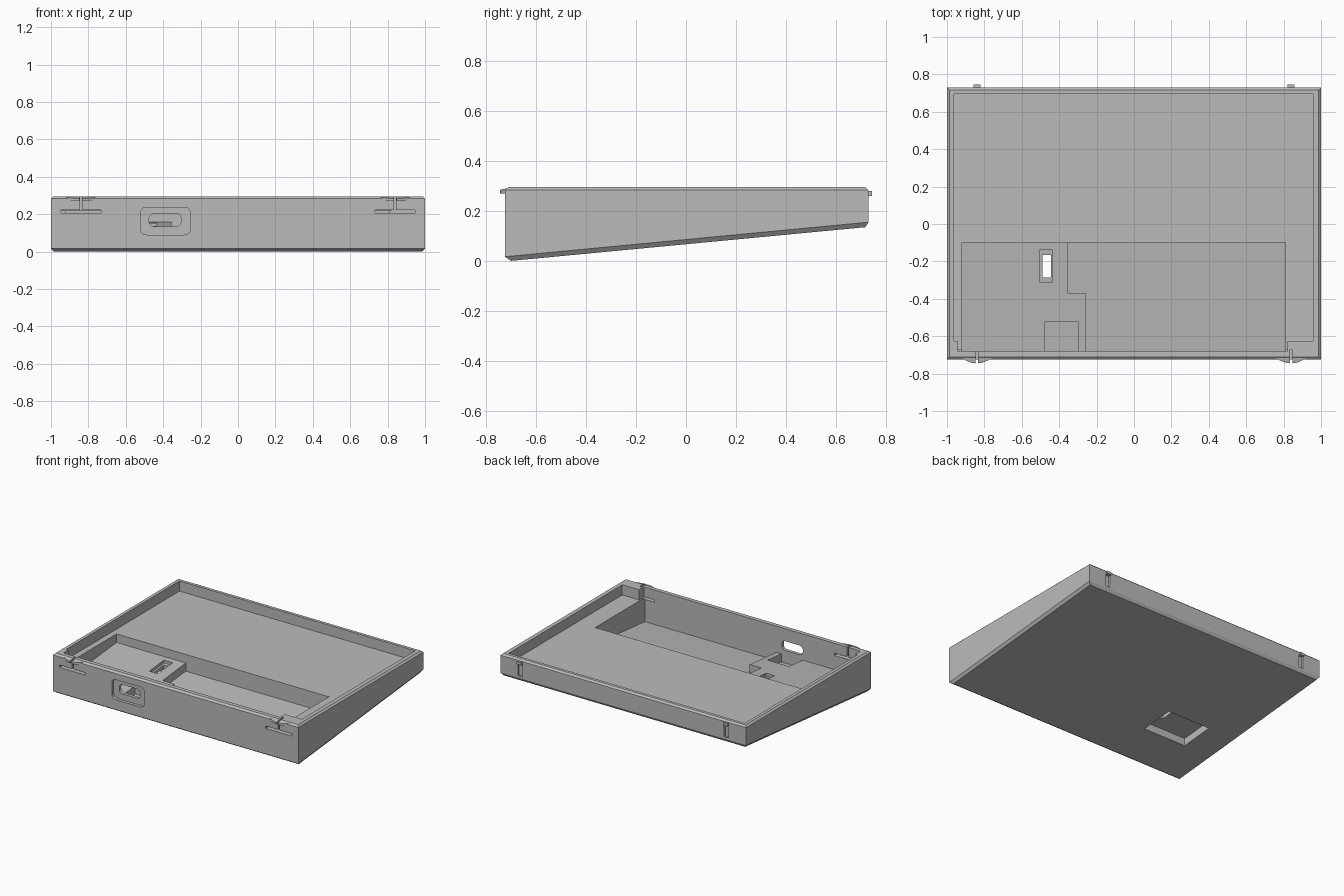
import bpy, bmesh, math

if "Cube" in bpy.data.objects:
    bpy.data.objects.remove(bpy.data.objects["Cube"])

grey = bpy.data.materials.new("light_grey_plastic")
grey.diffuse_color = (0.5, 0.5, 0.5, 1)
grey.use_nodes = True
grey.node_tree.nodes["Principled BSDF"].inputs["Base Color"].default_value = grey.diffuse_color


def loft(name, rings):
    """Closed solid through rings of equal point count."""
    bm = bmesh.new()
    vs = [[bm.verts.new(p) for p in r] for r in rings]
    n = len(rings[0])
    for a, b in zip(vs, vs[1:]):
        for i in range(n):
            j = (i + 1) % n
            bm.faces.new((a[i], a[j], b[j], b[i]))
    bm.faces.new(vs[0][::-1])
    bm.faces.new(vs[-1])
    bmesh.ops.recalc_face_normals(bm, faces=bm.faces)
    me = bpy.data.meshes.new(name)
    bm.to_mesh(me)
    bm.free()
    me.materials.append(grey)
    ob = bpy.data.objects.new(name, me)
    bpy.context.collection.objects.link(ob)
    return ob


def rect(x0, x1, y0, y1):
    return [(x0, y0), (x1, y0), (x1, y1), (x0, y1)]


def slope(y):
    """Height of the tilted underside."""
    return 0.095 * (y + 0.70)


def prism(name, pts, lo, hi):
    """Outline in plan, lo / hi are heights as functions of y."""
    return loft(name, [[(x, y, lo(y)) for x, y in pts],
                       [(x, y, hi(y)) for x, y in pts]])


def flat(z):
    return lambda y: z


def above(d):
    return lambda y: slope(y) + d


def rounded_port(name, x0, x1, z0, z1, r, y0, y1):
    pts = []
    for cx, cz, a0 in ((x1 - r, z1 - r, 0), (x0 + r, z1 - r, 90),
                       (x0 + r, z0 + r, 180), (x1 - r, z0 + r, 270)):
        for k in range(6):
            a = math.radians(a0 + 18 * k)
            pts.append((cx + r * math.cos(a), cz + r * math.sin(a)))
    return loft(name, [[(x, y, z) for x, z in pts] for y in (y0, y1)])


# Outer wedge with chamfered top and bottom edges
outer = rect(-1, 1, -0.725, 0.73)
top_in = rect(-0.987, 0.987, -0.71, 0.717)
bot_in = rect(-0.985, 0.985, -0.70, 0.718)
case = loft("case", [
    [(x, y, slope(y)) for x, y in bot_in],
    [(x, y, slope(y) + 0.019) for x, y in outer],
    [(x, y, 0.283) for x, y in outer],
    [(x, y, 0.295) for x, y in top_in]])

UP = flat(0.4)
cutters = [
    # main tray, leaving blocks in the front corners
    prism("tray_cut", [(-0.945, -0.68), (0.82, -0.68), (0.82, -0.625), (0.957, -0.625),
                       (0.957, 0.695), (-0.963, 0.695), (-0.963, -0.625),
                       (-0.945, -0.625)], flat(0.22), UP),
    # pocket down to the raised platform
    prism("platform_cut", rect(-0.92, 0.81, -0.68, -0.10), above(0.10), UP),
    # deeper part of the pocket
    prism("deep_cut", [(-0.355, -0.10), (-0.355, -0.37), (-0.26, -0.37),
                       (-0.26, -0.68), (0.81, -0.68), (0.81, -0.10)], above(0.04), UP),
    # notch behind the port
    prism("notch_cut", rect(-0.475, -0.30, -0.68, -0.52), above(0.04), UP),
    # recess under the case, and stepped switch slot above it
    prism("underside_cut", rect(-0.76, -0.41, -0.38, -0.13), flat(-0.2), above(0.055)),
    prism("slot_step_cut", rect(-0.505, -0.435, -0.31, -0.14), above(0.08), UP),
    prism("slot_cut", rect(-0.49, -0.445, -0.285, -0.165), flat(-0.2), UP),
    # front port with a rounded surround
    rounded_port("surround_cut", -0.52, -0.255, 0.09, 0.237, 0.03, -0.8, -0.703),
    rounded_port("port_cut", -0.475, -0.305, 0.135, 0.203, 0.025, -0.8, -0.66),
]

for s in (-1, 1):
    c = 0.84 * s
    # flexible latch slits in the front wall
    cutters.append(prism("latch_slit_cut", rect(c - 0.107, c + 0.107, -0.8, -0.67),
                         flat(0.205), flat(0.223)))
    cutters.append(prism("latch_stem_cut", rect(c - 0.006, c + 0.006, -0.8, -0.67),
                         flat(0.21), UP))
    # groove below each rear tab
    cutters.append(prism("rear_groove_cut", rect(c - 0.018, c + 0.018, 0.715, 0.8),
                         flat(0.17), flat(0.262)))

for cut in cutters:
    mod = case.modifiers.new(cut.name, 'BOOLEAN')
    mod.operation = 'DIFFERENCE'
    mod.solver = 'EXACT'
    mod.object = cut
    cut.hide_render = True

# Apply the cuts, then discard the cutters
dg = bpy.context.evaluated_depsgraph_get()
mesh = bpy.data.meshes.new_from_object(case.evaluated_get(dg))
case.modifiers.clear()
case.data = mesh
mesh.materials.clear()
mesh.materials.append(grey)
for cut in cutters:
    bpy.data.objects.remove(cut)

for s, side in ((-1, "left"), (1, "right")):
    c = 0.84 * s
    # front thumb latch: two halves of a lens either side of the stem slit
    for h in (-1, 1):
        ts = [0.07 + 0.93 * k / 8 for k in range(9)]
        pts = [(c + h * 0.09 * t, -0.709 - 0.036 * (1 - t * t)) for t in ts]
        pts += [(c + h * 0.09, -0.70), (c + h * 0.0063, -0.70)]
        prism(f"{side}_front_latch_{'inner' if h != s else 'outer'}", pts,
              flat(0.27), lambda y: 0.294 + 0.22 * (y + 0.70))
    # rear snap tab
    prism(f"{side}_rear_tab", rect(c - 0.018, c + 0.018, 0.72, 0.745),
          flat(0.26), flat(0.28))
